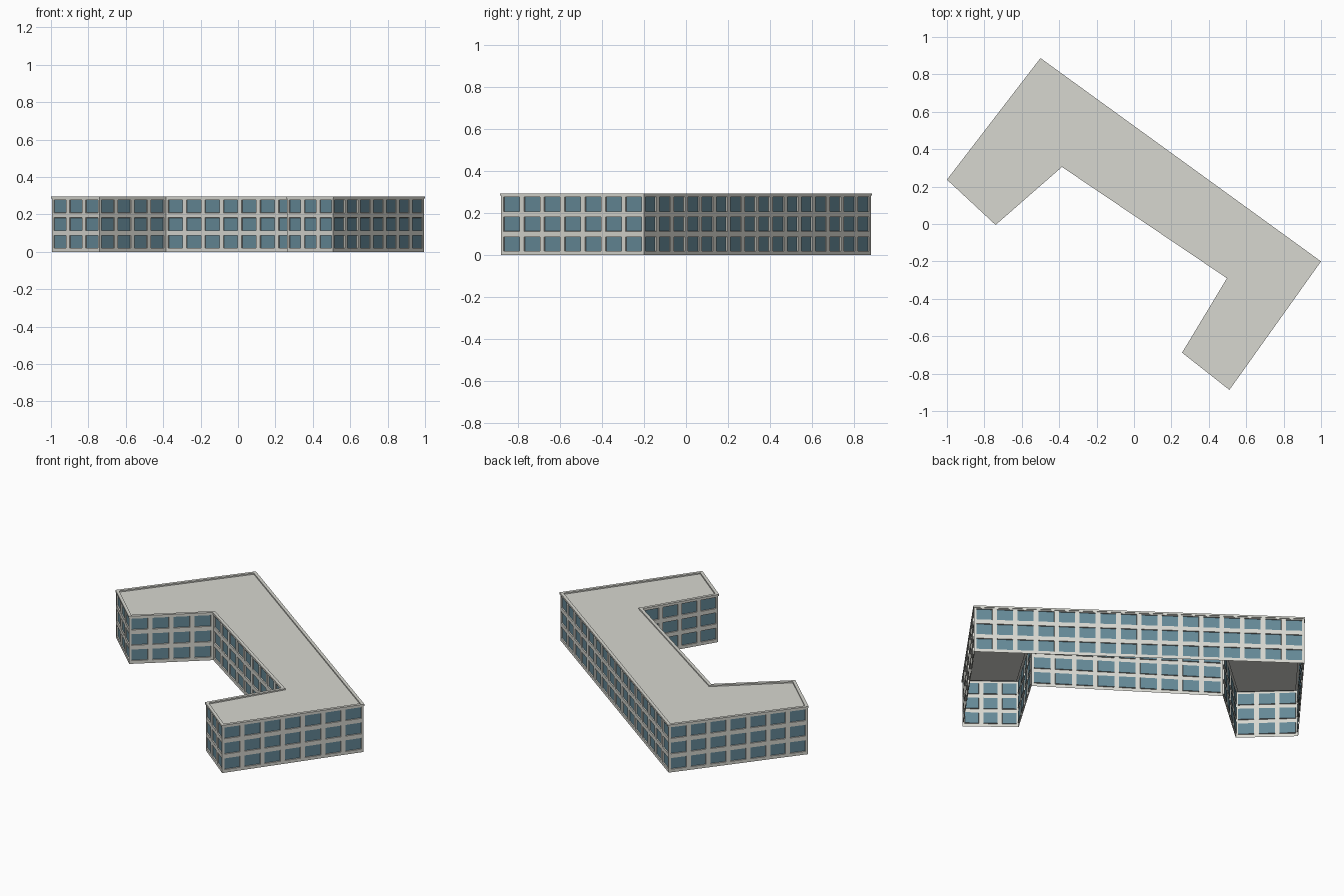
import bpy
import bmesh
from mathutils import Vector

cube = bpy.data.objects.get("Cube")
if cube:
    bpy.data.objects.remove(cube, do_unlink=True)


def material(name, rgb):
    mat = bpy.data.materials.new(name)
    mat.use_nodes = True
    mat.diffuse_color = (*rgb, 1)
    mat.node_tree.nodes["Principled BSDF"].inputs["Base Color"].default_value = (*rgb, 1)
    return mat


CONCRETE = material("pale concrete", (0.68, 0.68, 0.63))
GLASS = material("blue glass", (0.13, 0.25, 0.31))

# Footprint corners, counter-clockwise
PLAN = [Vector(p) for p in ((-1, 0.237), (-0.74, -0.005), (-0.385, 0.305), (0.497, -0.29),
                            (0.257, -0.688), (0.51, -0.887), (1, -0.2), (-0.5, 0.887))]
# Window bays per facade
BAYS = (3, 4, 9, 4, 3, 7, 16, 7)
FLOORS = 3
BASE, TOP = 0.006, 0.29


def inset_plan(dist):
    """Move every footprint edge inwards by dist with mitred corners."""
    result = []
    for i, p in enumerate(PLAN):
        a = (p - PLAN[i - 1]).normalized()
        b = (PLAN[(i + 1) % len(PLAN)] - p).normalized()
        na, nb = Vector((-a.y, a.x)), Vector((-b.y, b.x))
        result.append(p + (na + nb) * dist / (1 + na.dot(nb)))
    return result


def finish(bm, name, mats):
    mesh = bpy.data.meshes.new(name)
    bm.to_mesh(mesh)
    bm.free()
    for mat in mats:
        mesh.materials.append(mat)
    obj = bpy.data.objects.new(name, mesh)
    bpy.context.scene.collection.objects.link(obj)


def sweep(name, profile, mat):
    """Run an (inset, height) profile around the footprint."""
    bm = bmesh.new()
    rings = [[bm.verts.new((*p, z)) for p in inset_plan(d)] for d, z in profile]
    n = len(PLAN)
    for low, high in zip(rings, rings[1:]):
        for i in range(n):
            j = (i + 1) % n
            bm.faces.new((low[i], low[j], high[j], high[i]))
    finish(bm, name, [mat])


def quad(bm, a, b, z0, z1):
    corners = ((*a, z0), (*b, z0), (*b, z1), (*a, z1))
    return bm.faces.new([bm.verts.new(c) for c in corners])


# Facades with shallow recessed windows
walls = bmesh.new()
corners = inset_plan(0.004)
step = (TOP - BASE) / FLOORS
cells = []
for i, count in enumerate(BAYS):
    a, b = corners[i], corners[(i + 1) % len(corners)]
    quad(walls, a, b, 0, BASE)
    for col in range(count):
        p, q = a.lerp(b, col / count), a.lerp(b, (col + 1) / count)
        for floor in range(FLOORS):
            z = BASE + floor * step
            cells.append(quad(walls, p, q, z, z + step))
walls.normal_update()
bmesh.ops.inset_individual(walls, faces=cells, thickness=0.013, use_even_offset=True)
bmesh.ops.inset_individual(walls, faces=cells, thickness=0.0005, depth=-0.007,
                           use_even_offset=True)
for face in cells:
    face.material_index = 1
finish(walls, "facade_walls", [CONCRETE, GLASS])

# Parapet around the roof edge
sweep("parapet", [(0.004, 0.284), (0, 0.284), (0, 0.295), (0.018, 0.295), (0.018, 0.287)],
      CONCRETE)

# Flat roof inside the parapet
roof = bmesh.new()
roof.faces.new([roof.verts.new((*p, 0.287)) for p in inset_plan(0.018)])
finish(roof, "roof", [CONCRETE])
